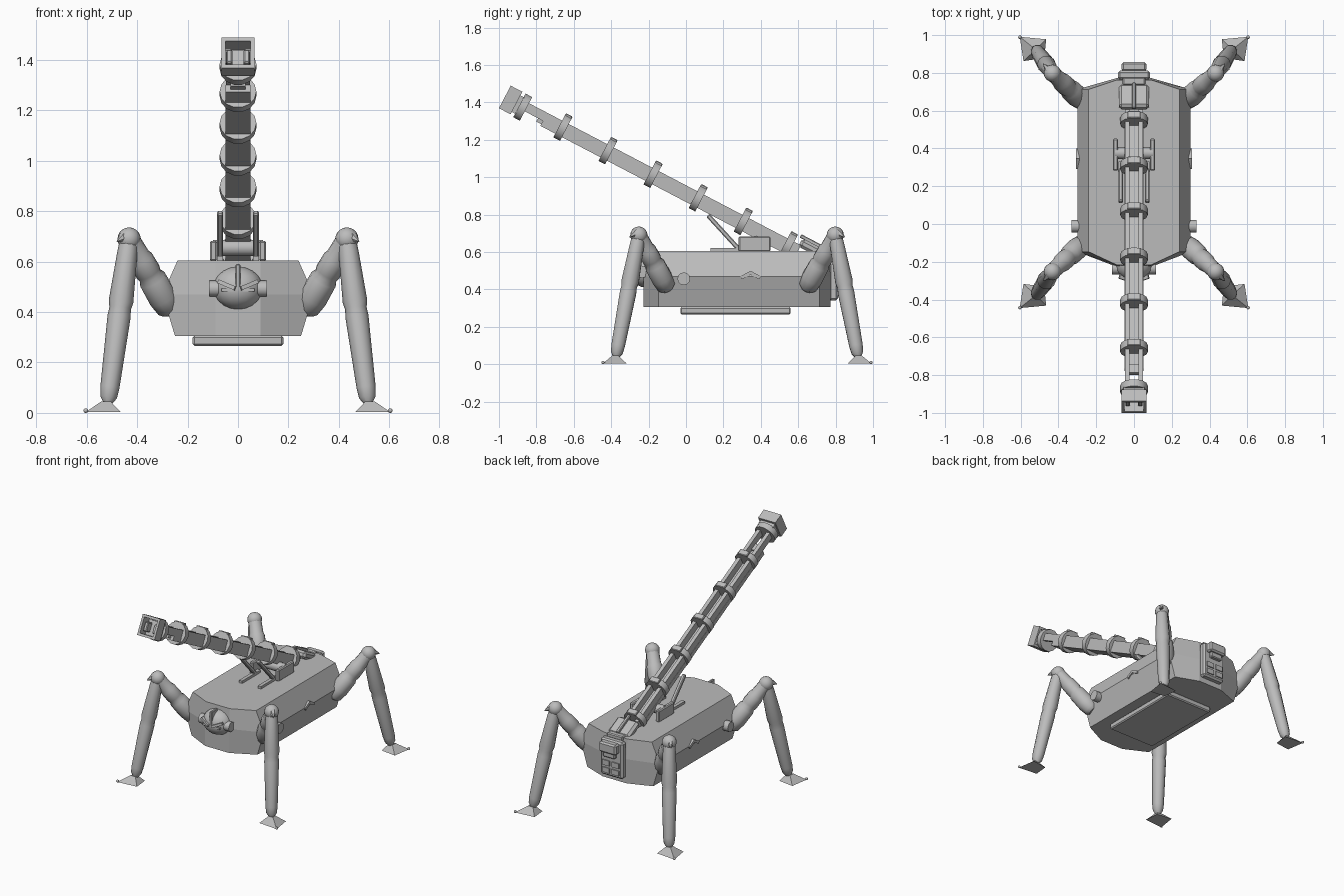
import bpy, bmesh, math
from mathutils import Matrix, Vector

if "Cube" in bpy.data.objects:
    bpy.data.objects.remove(bpy.data.objects["Cube"])

grey = bpy.data.materials.new("plain grey")
grey.use_nodes = True
COLOR = (0.5, 0.5, 0.5, 1)
grey.diffuse_color = COLOR
grey.node_tree.nodes["Principled BSDF"].inputs["Base Color"].default_value = COLOR


def finish(name, bm, matrix=Matrix(), smooth=False, bevel=0):
    """Turn a bmesh into a finished object."""
    bmesh.ops.recalc_face_normals(bm, faces=bm.faces)
    mesh = bpy.data.meshes.new(name)
    bm.to_mesh(mesh)
    bm.free()
    mesh.materials.append(grey)
    obj = bpy.data.objects.new(name, mesh)
    bpy.context.collection.objects.link(obj)
    obj.matrix_world = matrix
    if bevel:
        mod = obj.modifiers.new("Bevel", "BEVEL")
        mod.width = bevel
        mod.segments = 1
    if smooth:
        bpy.ops.object.select_all(action="DESELECT")
        obj.select_set(True)
        bpy.context.view_layer.objects.active = obj
        bpy.ops.object.shade_smooth_by_angle(angle=math.radians(40))
    return obj


def box(name, size, loc, parent=Matrix(), rot=Matrix(), bevel=0):
    bm = bmesh.new()
    bmesh.ops.create_cube(bm, size=1)
    bmesh.ops.scale(bm, vec=size, verts=bm.verts)
    return finish(name, bm, parent @ Matrix.Translation(loc) @ rot, bevel=bevel)


def ball(name, radii, loc):
    bm = bmesh.new()
    bmesh.ops.create_uvsphere(bm, u_segments=16, v_segments=10, radius=1)
    bmesh.ops.scale(bm, vec=radii, verts=bm.verts)
    return finish(name, bm, Matrix.Translation(loc), smooth=True)


def turned(name, start, end, profile, sides=12, parent=Matrix()):
    """Lathe of (fraction along the axis, radius) pairs from start to end."""
    start, end = Vector(start), Vector(end)
    axis = end - start
    bm = bmesh.new()
    rings = []
    for t, r in profile:
        rings.append([bm.verts.new((r * math.cos(math.tau * i / sides),
                                    r * math.sin(math.tau * i / sides),
                                    t * axis.length)) for i in range(sides)])
    for a, b in zip(rings, rings[1:]):
        for i in range(sides):
            j = (i + 1) % sides
            bm.faces.new((a[i], a[j], b[j], b[i]))
    bm.faces.new(rings[0])
    bm.faces.new(rings[-1])
    turn = axis.to_track_quat("Z", "Y").to_matrix().to_4x4()
    return finish(name, bm, parent @ Matrix.Translation(start) @ turn, smooth=True)


def rod(name, start, end, radius, sides=12, parent=Matrix()):
    return turned(name, start, end, [(0, radius), (1, radius)], sides, parent)


MID = 0.273  # centre of the hull along y

# Hull: stacked elongated octagons, widest at the waist
bm = bmesh.new()
layers = []
for z, side, end in ((0.305, 0.25, 0.5), (0.47, 0.30, 0.5), (0.605, 0.24, 0.49)):
    corner = [(side, -0.42), (side, 0.44), (0.09, end), (-0.09, end),
              (-side, 0.44), (-side, -0.42), (-0.09, -end), (0.09, -end)]
    layers.append([bm.verts.new((x, y + MID, z)) for x, y in corner])
for low, high in zip(layers, layers[1:]):
    for i in range(8):
        j = (i + 1) % 8
        bm.faces.new((low[i], low[j], high[j], high[i]))
bm.faces.new(layers[0])
bm.faces.new(layers[-1])
finish("hull", bm)
box("belly_plate", (0.36, 0.59, 0.04), (0, 0.265, 0.286), bevel=0.007)

# Head with ears, crest and brows
ball("head", (0.1, 0.085, 0.085), (0, -0.215, 0.495))
rod("ears", (-0.116, -0.235, 0.493), (0.116, -0.235, 0.493), 0.032)
box("crest", (0.018, 0.07, 0.1), (0, -0.265, 0.54), bevel=0.004)
for s in (-1, 1):
    box("brow", (0.075, 0.03, 0.016), (s * 0.043, -0.285, 0.507),
        rot=Matrix.Rotation(s * -0.4, 4, "Y") @ Matrix.Rotation(s * 0.3, 4, "Z"))
box("jaw_visor", (0.13, 0.03, 0.012), (0, -0.28, 0.488))

# Legs, one per corner
for sx in (-1, 1):
    for sy, label in ((-1, "front"), (1, "rear")):
        def at(x, y, z):
            return Vector((sx * x, MID + sy * y, z))
        hip, knee, ankle = at(0.265, 0.37, 0.4), at(0.432, 0.525, 0.69), at(0.517, 0.648, 0.035)
        turned(label + "_upper_leg", hip, knee,
               [(0, 0.03), (0.05, 0.05), (0.2, 0.058), (0.45, 0.056), (0.5, 0.047),
                (0.55, 0.052), (0.72, 0.05), (0.76, 0.044), (1, 0.041)])
        ball(label + "_knee", (0.046,) * 3, knee)
        turned(label + "_knee_spike", at(0.45, 0.54, 0.7), at(0.48, 0.575, 0.68),
               [(0, 0.025), (1, 0.002)], 6)
        turned(label + "_lower_leg", knee, ankle,
               [(0, 0.036), (0.08, 0.04), (0.38, 0.049), (0.42, 0.043), (0.47, 0.046),
                (0.9, 0.038), (0.96, 0.033), (1, 0.015)], 10)
        # Kite-shaped foot rising to the ankle
        bm = bmesh.new()
        rim = [(0.605, 0.718), (0.465, 0.705), (0.475, 0.605), (0.585, 0.59)]
        base = [bm.verts.new(at(x, y, 0.003)) for x, y in rim]
        top = [bm.verts.new(at(0.52 + (x - 0.52) * 0.25, 0.65 + (y - 0.65) * 0.25, 0.046))
               for x, y in rim]
        for i in range(4):
            j = (i + 1) % 4
            bm.faces.new((base[i], base[j], top[j], top[i]))
        bm.faces.new(base)
        bm.faces.new(top)
        finish(label + "_foot", bm)
        ball(label + "_toe", (0.009,) * 3, at(0.604, 0.716, 0.009))

# Side fittings
for s in (-1, 1):
    rod("side_knob", (s * 0.27, -0.012, 0.457), (s * 0.332, -0.012, 0.457), 0.034)
    for t in (-1, 1):
        box("side_chevron", (0.02, 0.06, 0.018), (s * 0.296, 0.345 + t * 0.024, 0.476),
            rot=Matrix.Rotation(-t * 0.5, 4, "X"))

# Rear hatch with its raised box and small panels
box("rear_hatch", (0.17, 0.05, 0.25), (0, 0.788, 0.465), bevel=0.012)
box("hatch_box", (0.13, 0.05, 0.07), (0, 0.832, 0.55), bevel=0.01)
box("hatch_hood", (0.09, 0.03, 0.04), (0, 0.825, 0.5), bevel=0.006)
for s in (-1, 1):
    for z in (0.38, 0.43):
        box("hatch_panel", (0.055, 0.01, 0.035), (s * 0.036, 0.815, z))

# Gun mount: side blocks, cross shaft and struts
rod("cross_shaft", (-0.1, 0.375, 0.655), (0.1, 0.375, 0.655), 0.032)
for s in (-1, 1):
    box("mount_block", (0.028, 0.17, 0.08), (s * 0.098, 0.367, 0.643), bevel=0.006)
    box("mount_strut", (0.024, 0.26, 0.024), (s * 0.071, 0.205, 0.7),
        rot=Matrix.Rotation(-0.83, 4, "X"), bevel=0.005)
    box("mount_foot", (0.024, 0.2, 0.02), (s * 0.071, 0.23, 0.612))

# Gun: local -y points to the muzzle
gun = Matrix.Translation((0, 0.545, 0.633)) @ Matrix.Rotation(math.radians(-27.6), 4, "X")
for s in (-1, 1):
    box("gun_rail", (0.025, 1.72, 0.049), (s * 0.036, -0.8, 0.0095), gun)
box("gun_cradle", (0.1, 1.53, 0.03), (0, -0.705, -0.03), gun)
box("cradle_nose", (0.06, 0.05, 0.03), (0, -1.475, -0.02), gun)
for i in range(6):
    y = -0.272 * i
    rod("gun_band", (0, y - 0.02, 0.004), (0, y + 0.02, 0.004), 0.073, 14, gun)
    box("band_clamp", (0.07, 0.04, 0.025), (0, y, 0.066), gun, bevel=0.004)
rod("muzzle_ring", (0, -1.62, 0), (0, -1.58, 0), 0.073, 14, gun)
box("muzzle_back", (0.11, 0.03, 0.1), (0, -1.63, 0), gun)
for s in (-1, 1):
    box("muzzle_side", (0.016, 0.07, 0.135), (s * 0.058, -1.675, 0.004), gun)
    box("muzzle_edge", (0.13, 0.07, 0.016), (0, -1.675, 0.004 + s * 0.06), gun)
    box("muzzle_prong", (0.024, 0.06, 0.06), (s * 0.034, -1.66, 0), gun, bevel=0.005)

# Breech behind the last band
box("breech", (0.16, 0.14, 0.05), (0, 0.12, 0.047), gun, bevel=0.015)
box("breech_rib", (0.02, 0.15, 0.02), (0, 0.11, 0.078), gun, bevel=0.004)
box("breech_latch", (0.12, 0.04, 0.03), (0, 0.755, 0.6), bevel=0.006)
